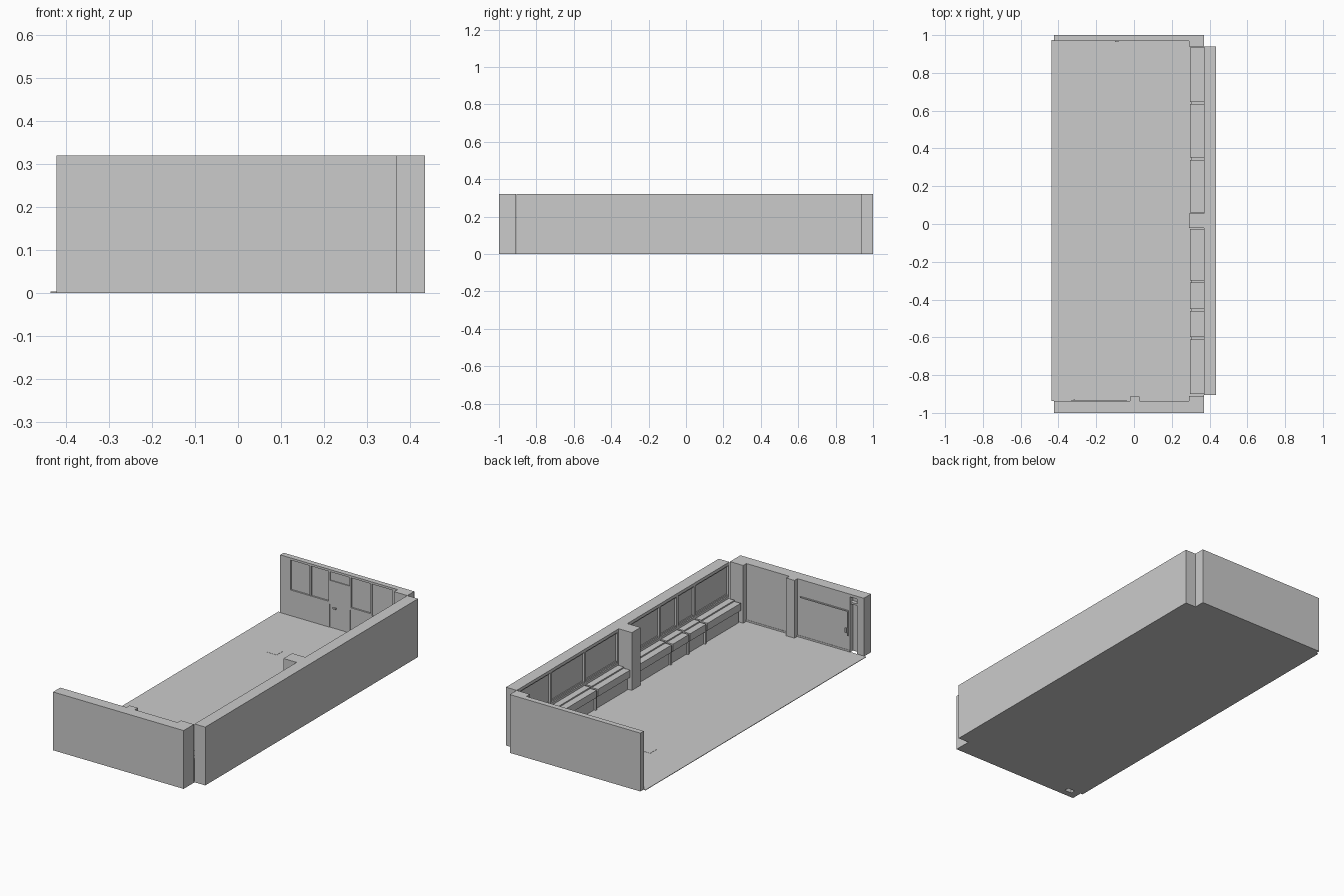
import bpy
import bmesh

cube = bpy.data.objects.get("Cube")
if cube:
    bpy.data.objects.remove(cube, do_unlink=True)

grey = bpy.data.materials.new("plain_grey")
grey.use_nodes = True
GREY = (0.6, 0.6, 0.6, 1)
grey.diffuse_color = GREY
grey.node_tree.nodes["Principled BSDF"].inputs["Base Color"].default_value = GREY

H = 0.32      # wall height
IN_X = 0.37   # inner face of the long wall
BACK_Y = 0.97
FRONT_Y = -0.938
LEFT = -0.423


def boxes(name, *spans):
    """One object made of boxes given as ((x0, x1), (y0, y1), (z0, z1))."""
    bm = bmesh.new()
    for span in spans:
        verts = bmesh.ops.create_cube(bm, size=1)["verts"]
        for v in verts:
            for i, (lo, hi) in enumerate(span):
                v.co[i] = lo if v.co[i] < 0 else hi
    mesh = bpy.data.meshes.new(name)
    bm.to_mesh(mesh)
    bm.free()
    mesh.materials.append(grey)
    obj = bpy.data.objects.new(name, mesh)
    bpy.context.collection.objects.link(obj)
    return obj


# Floor with a small hatch
boxes("floor", ((-0.437, IN_X), (FRONT_Y, 0.975), (0, 0.003)))
boxes("floor_hatch", ((-0.21, -0.15), (0.55, 0.61), (0, 0.004)))

# Long window wall: recessed slab, header, apron and mullions
Y0, Y1 = -0.905, 0.94
SLAB = IN_X + 0.012
frame = (IN_X, SLAB)
boxes("window_wall", ((SLAB, 0.435), (Y0, Y1), (0, H)))
boxes("window_wall_header", (frame, (Y0, Y1), (0.303, H)))
boxes("window_wall_apron", (frame, (Y0, Y1), (0, 0.135)))

# Bays between the pillars, split by dividers
bays = [
    ("front", -0.905, -0.02, (-0.605, -0.455, -0.305)),
    ("back", 0.055, 0.94, (0.345, 0.64)),
]
for label, start, end, dividers in bays:
    edges = [start, *dividers, end]
    mullions = [(frame, (y - 0.008, y + 0.008), (0.13, 0.31)) for y in dividers]
    mullions += [(frame, (start, start + 0.01), (0.13, 0.31)),
                 (frame, (end - 0.01, end), (0.13, 0.31))]
    boxes(label + "_mullions", *mullions)
    cabinets, tops, ledges, sashes = [], [], [], []
    for a, b in zip(edges, edges[1:]):
        a, b = a + 0.006, b - 0.006
        cabinets.append(((0.312, IN_X), (a, b), (0, 0.075)))
        tops.append(((0.297, IN_X), (a, b), (0.075, 0.115)))
        ledges.append(((0.335, IN_X), (a, b), (0.115, 0.122)))
        sashes += [((SLAB - 0.005, SLAB), (a, b), z)
                   for z in ((0.135, 0.145), (0.294, 0.303))]
    boxes(label + "_cabinets", *cabinets)
    boxes(label + "_cabinet_tops", *tops)
    boxes(label + "_back_ledges", *ledges)
    boxes(label + "_window_sashes", *sashes)
    boxes(label + "_cabinet_dividers",
          *[((0.302, IN_X), (y - 0.006, y + 0.006), (0, 0.105)) for y in dividers])

# Pillars
boxes("middle_pillar", ((0.29, SLAB), (-0.02, 0.055), (0, H)))
boxes("front_corner_pillar", ((0.29, IN_X), (FRONT_Y - 0.01, -0.91), (0, H)))
boxes("back_corner_pillar", ((0.29, IN_X), (0.94, BACK_Y + 0.01), (0, H)))
boxes("front_wall_pillar", ((-0.02, 0.03), (FRONT_Y - 0.01, -0.912), (0, H)))

# Front wall with a recessed doorway near its open end
jamb, door_edge = -0.382, -0.338
boxes("front_wall",
      ((LEFT, IN_X), (-1, -0.965), (0, H)),
      ((door_edge, IN_X), (-0.97, FRONT_Y), (0, H)),
      ((LEFT, jamb), (-0.97, FRONT_Y), (0, H)),
      ((jamb, door_edge), (-0.97, FRONT_Y), (0.305, H)),
      ((jamb, door_edge), (-0.97, FRONT_Y - 0.005), (0.265, 0.275)))
boxes("front_rail",
      ((-0.33, -0.04), (FRONT_Y, -0.932), (0.222, 0.228)),
      ((-0.33, -0.325), (FRONT_Y, -0.932), (0.09, 0.228)))
boxes("front_door_handle",
      ((-0.32, -0.312), (FRONT_Y, -0.93), (0.105, 0.13)))
boxes("front_skirting",
      ((door_edge, -0.02), (FRONT_Y, FRONT_Y + 0.002), (0, 0.012)),
      ((0.03, 0.29), (FRONT_Y, FRONT_Y + 0.002), (0, 0.012)))

# Back wall: recessed panes, frame and door
pane = 0.977
boxes("back_wall", ((LEFT, IN_X), (pane, 1), (0, H)))
face = (BACK_Y, pane)
boxes("back_wall_frame",
      ((LEFT, 0.29), face, (0.308, H)),
      ((LEFT, -0.36), face, (0, H)),
      ((-0.36, -0.125), face, (0, 0.135)),
      ((0.003, 0.26), face, (0, 0.135)),
      ((0.26, 0.29), face, (0, H)),
      *[((x - 0.004, x + 0.004), face, (0.13, 0.31))
        for x in (-0.24, -0.125, 0.003, 0.13)])
boxes("back_window_sills",
      *[((a, b), (BACK_Y - 0.002, pane), (0.13, 0.145))
        for a, b in ((-0.36, -0.129), (0.007, 0.126))])
boxes("back_door", ((-0.121, -0.001), (BACK_Y + 0.002, pane), (0, 0.26)))
boxes("back_door_handle", ((-0.1, -0.083), (0.964, BACK_Y + 0.002), (0.11, 0.118)))
